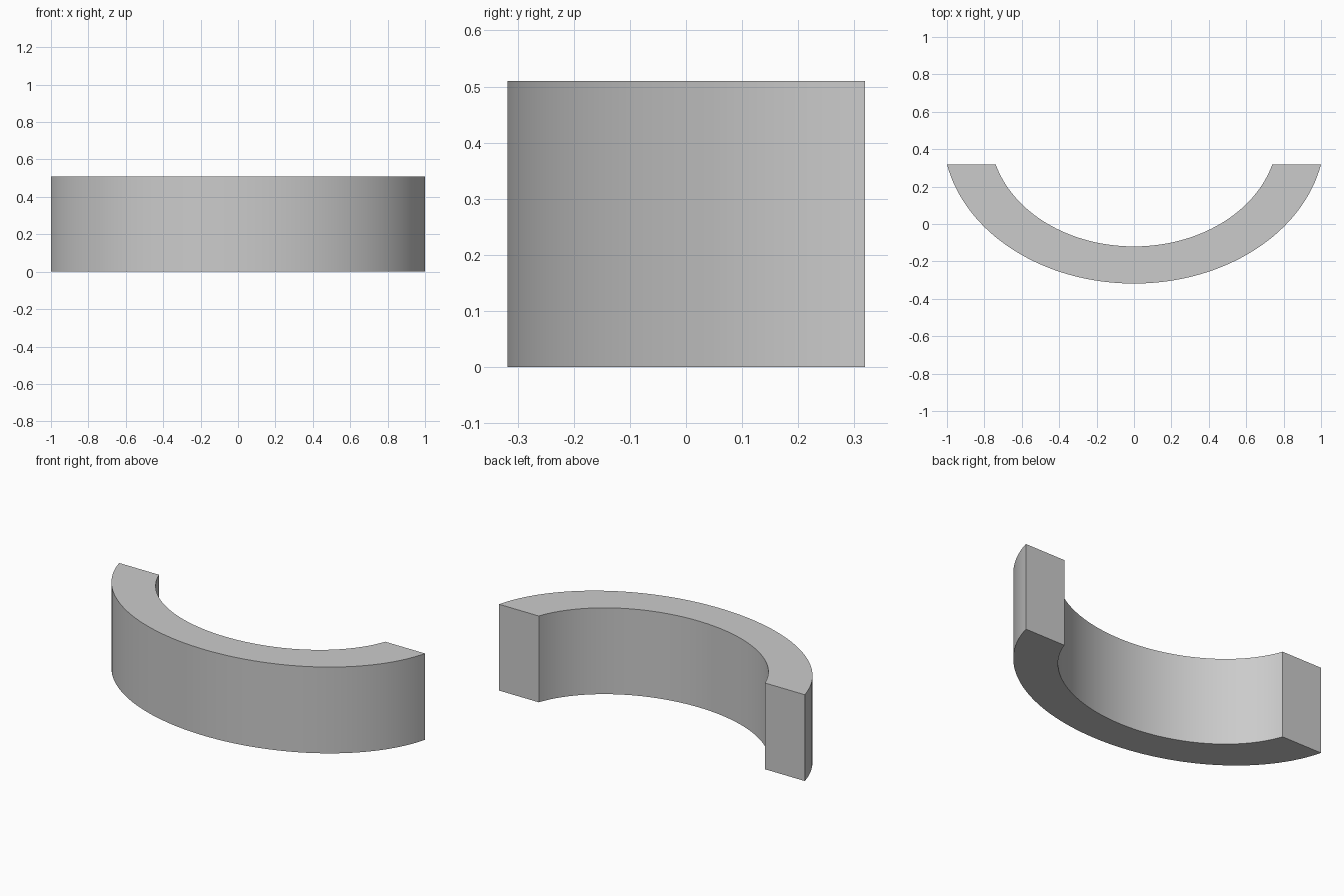
import bpy
import bmesh
import math

cube = bpy.data.objects.get("Cube")
if cube:
    bpy.data.objects.remove(cube, do_unlink=True)

HEIGHT = 0.51
BACK_Y = 0.319      # flat end faces
CENTRE_Y = 0.4815   # shared centre of both elliptical arcs
SEGMENTS = 64


def arc(half_width, half_depth):
    """Front part of an ellipse, cut off at the flat back line."""
    start = math.asin((CENTRE_Y - BACK_Y) / half_depth)
    sweep = math.pi - 2 * start
    angles = [start + sweep * i / SEGMENTS for i in range(SEGMENTS + 1)]
    return [(half_width * math.cos(a), CENTRE_Y - half_depth * math.sin(a))
            for a in angles]


# Plain grey material
grey = bpy.data.materials.new("light_grey")
grey.use_nodes = True
colour = (0.6, 0.6, 0.6, 1)
grey.diffuse_color = colour
grey.node_tree.nodes["Principled BSDF"].inputs["Base Color"].default_value = colour

# Curved block: strip of quads between the arcs, extruded upward
bm = bmesh.new()
outer = [bm.verts.new((x, y, 0)) for x, y in arc(1.0212, 0.8)]
inner = [bm.verts.new((x, y, 0)) for x, y in arc(0.768, 0.6015)]
for i in range(SEGMENTS):
    bm.faces.new((outer[i], outer[i + 1], inner[i + 1], inner[i]))
top = bmesh.ops.extrude_face_region(bm, geom=bm.faces[:])["geom"]
bmesh.ops.translate(bm, vec=(0, 0, HEIGHT),
                    verts=[v for v in top if isinstance(v, bmesh.types.BMVert)])
bmesh.ops.recalc_face_normals(bm, faces=bm.faces[:])

mesh = bpy.data.meshes.new("curved_block")
bm.to_mesh(mesh)
bm.free()
mesh.materials.append(grey)
block = bpy.data.objects.new("curved_block", mesh)
bpy.context.collection.objects.link(block)

# Smooth curved walls, sharp rims and ends
bpy.ops.object.select_all(action="DESELECT")
block.select_set(True)
bpy.context.view_layer.objects.active = block
bpy.ops.object.shade_smooth_by_angle(angle=math.radians(30))
